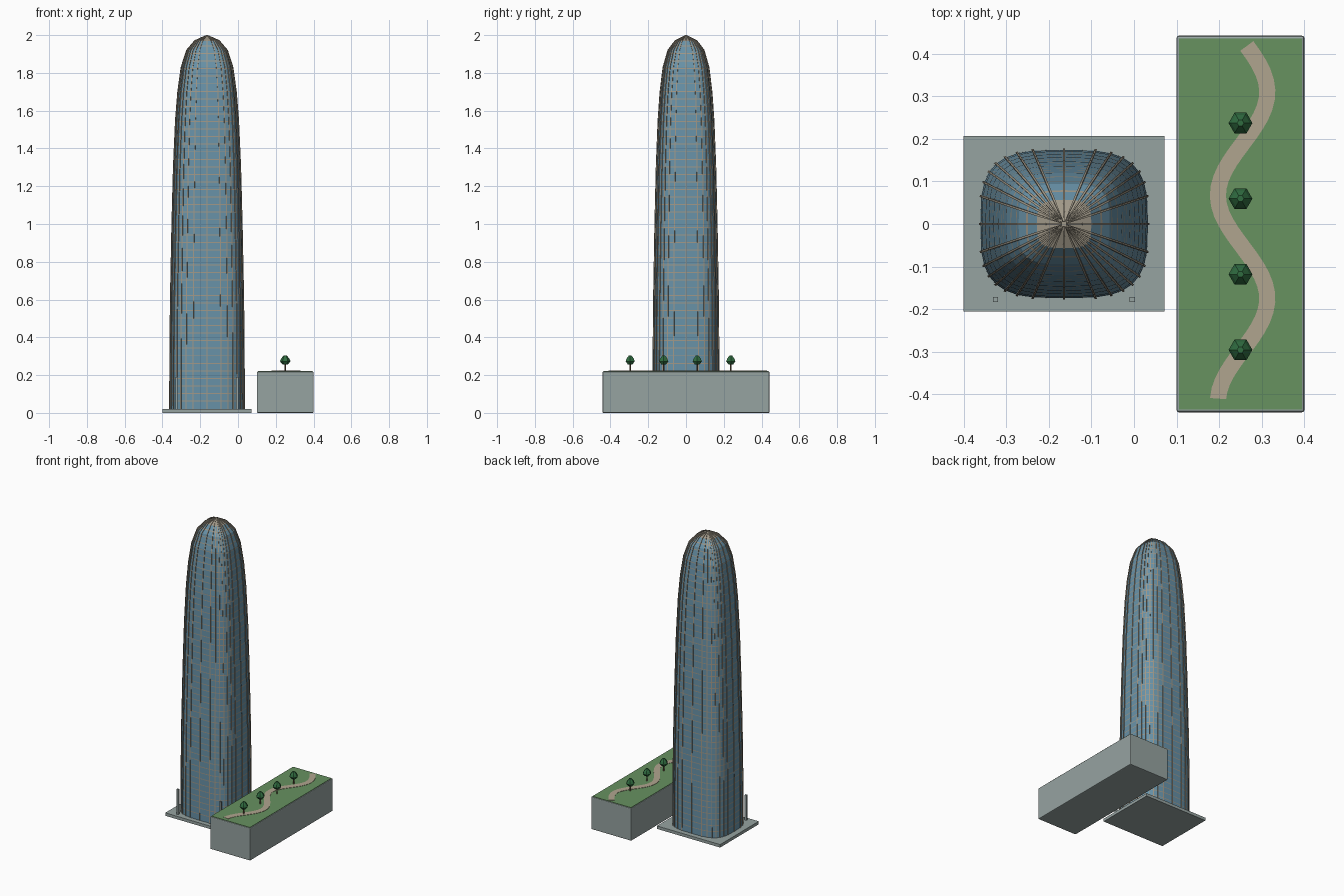
import bpy, bmesh, math
from mathutils import Vector

cube = bpy.data.objects.get("Cube")
if cube:
    bpy.data.objects.remove(cube, do_unlink=True)


def material(name, r, g, b):
    """Flat colour from 0-255 display values."""
    lin = [((c / 255 + 0.055) / 1.055) ** 2.4 for c in (r, g, b)] + [1]
    m = bpy.data.materials.new(name)
    m.use_nodes = True
    m.diffuse_color = lin
    m.node_tree.nodes["Principled BSDF"].inputs["Base Color"].default_value = lin
    return m


GLASS = material("blue_glass", 104, 146, 168)
METAL = material("warm_metal", 160, 152, 136)
STONE = material("grey_concrete", 150, 163, 161)
GRASS = material("grass_green", 103, 146, 96)
PATH = material("path_sand", 176, 165, 143)
LEAF = material("leaf_green", 48, 108, 64)
TRUNK = material("trunk_brown", 110, 88, 66)


def finish(name, bm, *mats):
    bmesh.ops.recalc_face_normals(bm, faces=bm.faces)
    mesh = bpy.data.meshes.new(name)
    bm.to_mesh(mesh)
    bm.free()
    for m in mats:
        mesh.materials.append(m)
    obj = bpy.data.objects.new(name, mesh)
    bpy.context.collection.objects.link(obj)
    return obj


def loft(bm, sections):
    """Skin closed sections into a capped solid."""
    rings = [[bm.verts.new(p) for p in s] for s in sections]
    n = len(rings[0])
    for a, b in zip(rings, rings[1:]):
        for i in range(n):
            j = (i + 1) % n
            bm.faces.new((a[i], a[j], b[j], b[i]))
    bm.faces.new(rings[0][::-1])
    bm.faces.new(rings[-1])


def box(name, x0, x1, y0, y1, z0, z1, mat, bevel=0):
    bm = bmesh.new()
    loft(bm, [[(x0, y0, z), (x1, y0, z), (x1, y1, z), (x0, y1, z)] for z in (z0, z1)])
    obj = finish(name, bm, mat)
    if bevel:
        mod = obj.modifiers.new("soft_edges", 'BEVEL')
        mod.width, mod.segments = bevel, 2
    return obj


# Tower outline: height and half width
PROFILE = [(0.02, 0.197), (0.3, 0.196), (0.6, 0.193), (1.0, 0.185), (1.3, 0.177),
           (1.55, 0.166), (1.7, 0.154), (1.83, 0.136), (1.92, 0.107),
           (1.97, 0.064), (1.996, 0.006)]
CX, SIDES, DEPTH, POWER = -0.164, 32, 0.885, 0.6


def half_width(z):
    for (z0, r0), (z1, r1) in zip(PROFILE, PROFILE[1:]):
        if z <= z1:
            return r0 + (r1 - r0) * (z - z0) / (z1 - z0)
    return PROFILE[-1][1]


def outline(t, r, z):
    """Point on the rounded-rectangle plan."""
    c, s = math.cos(t), math.sin(t)
    return Vector((CX + r * math.copysign(abs(c) ** POWER, c),
                   r * DEPTH * math.copysign(abs(s) ** POWER, s), z))


ANGLES = [2 * math.pi * i / SIDES for i in range(SIDES)]

# Glass shell with flush floor bands
FLOOR, BAND = 0.04, 0.005
levels = {z for z, r in PROFILE}
for k in range(1, 49):
    levels |= {round(0.02 + k * FLOOR, 4), round(0.02 + k * FLOOR + BAND, 4)}
levels = sorted(levels)
bm = bmesh.new()
loft(bm, [[outline(t, half_width(z), z) for t in ANGLES] for z in levels])
for f in bm.faces:
    z = f.calc_center_median().z - 0.02
    f.material_index = int(z > FLOOR * 0.9 and z % FLOOR < BAND)
finish("tower_shell", bm, GLASS, METAL)

# Vertical fins running up to the crown
bm = bmesh.new()
for t in ANGLES:
    across = (outline(t + 0.03, 1, 0) - outline(t - 0.03, 1, 0)).normalized()
    out = Vector((across.y, -across.x, 0))
    sections = []
    for i, (z, r) in enumerate(PROFILE):
        za, ra = PROFILE[max(i - 1, 0)]
        zb, rb = PROFILE[min(i + 1, len(PROFILE) - 1)]
        normal = (out * (zb - za) + Vector((0, 0, ra - rb))).normalized()
        side = across * min(0.0025, r * 0.09)
        p = outline(t, r, z)
        sections.append([p - side - normal * 0.003, p + side - normal * 0.003,
                         p + side + normal * 0.0035, p - side + normal * 0.0035])
    loft(bm, sections)
finish("tower_fins", bm, METAL)
box("tower_cap", CX - 0.006, CX + 0.006, -0.006, 0.006, 1.985, 2.0, METAL)

# Plaza with two square posts
box("plaza_slab", -0.4, 0.072, -0.205, 0.207, 0, 0.02, STONE)
for name, x in (("right_post", -0.325), ("left_post", -0.004)):
    box(name, x - 0.006, x + 0.006, -0.183, -0.171, 0.02, 0.19, STONE)

# Low block with a roof garden
box("garden_block", 0.1, 0.4, -0.442, 0.442, 0, 0.219, STONE, 0.005)
box("roof_lawn", 0.106, 0.394, -0.436, 0.436, 0.215, 0.222, GRASS)

# Winding footpath
bm = bmesh.new()
rows = []
STEPS, WAVE = 40, 2 * math.pi / 0.485
for i in range(STEPS + 1):
    y = -0.41 + 0.828 * i / STEPS
    phase = WAVE * (y - 0.31)
    centre = Vector((0.255 + 0.058 * math.cos(phase), y, 0.2215))
    side = Vector((1, 0.058 * WAVE * math.sin(phase), 0)).normalized() * 0.019
    up = Vector((0, 0, 0.0025))
    rows.append([centre - side, centre + side, centre + side + up, centre - side + up])
loft(bm, rows)
finish("garden_path", bm, PATH)


def stack(name, x, y, rings, mat, sides=6):
    bm = bmesh.new()
    loft(bm, [[(x + r * math.cos(2 * math.pi * i / sides),
                y + r * math.sin(2 * math.pi * i / sides), z) for i in range(sides)]
              for z, r in rings])
    finish(name, bm, mat)


# Row of garden trees
for i in range(4):
    y = 0.237 - 0.1775 * i
    stack(f"tree_trunk_{i + 1}", 0.25, y, [(0.22, 0.005), (0.265, 0.004)], TRUNK)
    stack(f"tree_crown_{i + 1}", 0.25, y,
          [(0.256, 0.014), (0.273, 0.028), (0.287, 0.022), (0.304, 0.008)], LEAF)
